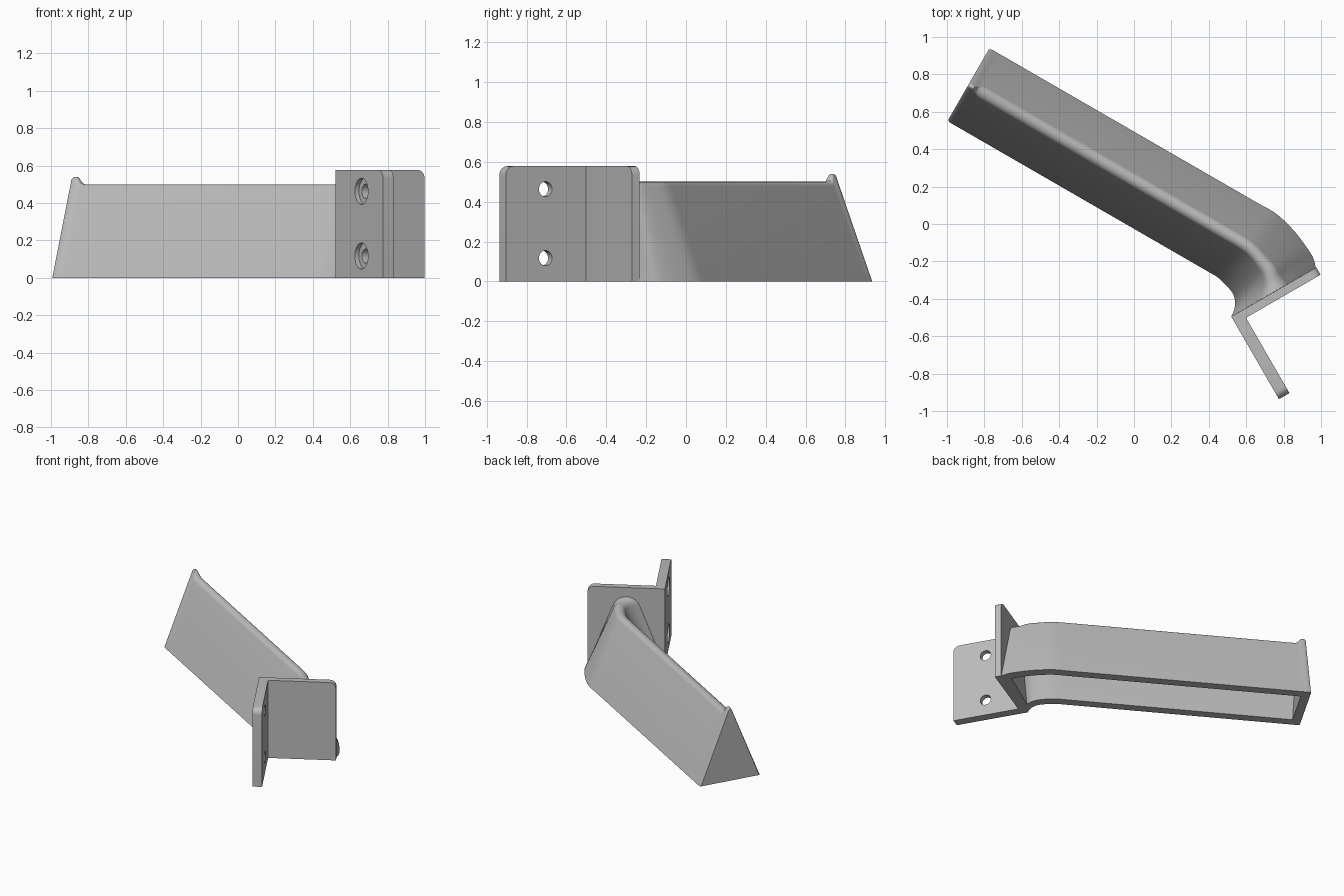
import bpy, bmesh, math
from mathutils import Vector, Matrix

if "Cube" in bpy.data.objects:
    bpy.data.objects.remove(bpy.data.objects["Cube"])

grey = bpy.data.materials.new("plain_grey")
grey.use_nodes = True
grey.diffuse_color = (0.5, 0.5, 0.5, 1)
grey.node_tree.nodes["Principled BSDF"].inputs["Base Color"].default_value = (0.5, 0.5, 0.5, 1)

C, S = math.cos(math.radians(30)), 0.5
ALONG, ACROSS = Vector((C, -S)), Vector((S, C))      # arm axis and its width
P, Q = Vector((C, S, 0)), Vector((S, -C, 0))         # plate axes
CORNER = Vector((0.52, -0.495, 0))
ARM_END = Vector((-0.885, 0.745))


def finish(bm, name):
    bmesh.ops.recalc_face_normals(bm, faces=bm.faces)
    mesh = bpy.data.meshes.new(name)
    bm.to_mesh(mesh)
    bm.free()
    mesh.materials.append(grey)
    obj = bpy.data.objects.new(name, mesh)
    bpy.context.collection.objects.link(obj)
    return obj


def activate(obj):
    bpy.ops.object.select_all(action='DESELECT')
    obj.select_set(True)
    bpy.context.view_layer.objects.active = obj


def cut(obj, cutter):
    cutter.hide_render = True
    mod = obj.modifiers.new("cut", 'BOOLEAN')
    mod.object, mod.operation, mod.solver = cutter, 'DIFFERENCE', 'EXACT'
    activate(obj)
    bpy.ops.object.modifier_apply(modifier=mod.name)
    bpy.data.objects.remove(cutter)


def tangent_angle(half, radius, centre):
    # angle on the ridge circle where the flat side touches it
    return math.atan2(-centre, half) + math.acos(radius / math.hypot(half, centre))


def section(st, base=0.0, steps=10):
    # triangle section with a rounded ridge
    inner, ridge, outer = (Vector(st[i:i + 2]) for i in (0, 2, 4))
    radius, top = st[6:]
    centre = top - radius
    hi, ho = (inner - ridge).length, (outer - ridge).length
    di, do = (inner - ridge) / hi, (outer - ridge) / ho
    a0 = tangent_angle(ho, radius, centre - base)
    a1 = math.pi - tangent_angle(hi, radius, centre - base)
    pts = [(*outer, base)]
    for i in range(steps + 1):
        a = a0 + (a1 - a0) * i / steps
        x = math.cos(a) * radius
        pos = ridge + (do * x if x > 0 else di * -x)
        pts.append((*pos, centre + radius * math.sin(a)))
    return pts + [(*inner, base)]


def loft(sections, name):
    bm = bmesh.new()
    rings = [[bm.verts.new(p) for p in s] for s in sections]
    n = len(rings[0])
    for a, b in zip(rings, rings[1:]):
        for i in range(n):
            j = (i + 1) % n
            bm.faces.new((a[i], a[j], b[j], b[i]))
    bm.faces.new(rings[0])
    bm.faces.new(rings[-1])
    return finish(bm, name)


def straight(s, half, radius, top):
    mid = ARM_END + ALONG * s
    return (*(mid - ACROSS * half), *mid, *(mid + ACROSS * half), radius, top)


def smooth_path(keys, steps=6):
    # Catmull-Rom through the stations, the first one only sets the tangent
    keys = keys + [tuple(2 * b - a for a, b in zip(keys[-2], keys[-1]))]
    out = []
    for k0, k1, k2, k3 in zip(keys, keys[1:], keys[2:], keys[3:]):
        for i in range(steps):
            t = i / steps
            out.append(tuple(
                b + 0.5 * t * (c - a + t * (2*a - 5*b + 4*c - d + t * (3*(b - c) + d - a)))
                for a, b, c, d in zip(k0, k1, k2, k3)))
    return out + [keys[-2]]


# Arm: lipped tip, straight run, bend flaring into the plate
tip = [straight(*v) for v in (
    (0.0, 0.216, 0.013, 0.53), (0.006, 0.222, 0.013, 0.537), (0.016, 0.225, 0.013, 0.54),
    (0.034, 0.225, 0.013, 0.54), (0.044, 0.225, 0.02, 0.526), (0.056, 0.225, 0.03, 0.508),
    (0.075, 0.225, 0.037, 0.5))]
# inner edge, ridge, outer edge, ridge radius, ridge height
bend = smooth_path([
    straight(1.55, 0.225, 0.037, 0.5),
    straight(1.657, 0.225, 0.037, 0.5),
    (0.49, -0.325, 0.62, -0.13, 0.76, 0.055, 0.037, 0.5),
    (0.53, -0.375, 0.675, -0.19, 0.85, -0.03, 0.04, 0.5),
    (0.54, -0.42, 0.72, -0.25, 0.92, -0.12, 0.048, 0.5),
    (0.535, -0.46, 0.737, -0.31, 0.957, -0.18, 0.062, 0.5),
    (0.52, -0.495, 0.746, -0.364, 0.9725, -0.234, 0.095, 0.51)])
arm = loft([section(s) for s in tip + bend], "hollow_arm")


# Cavity under the arm, open at the bottom
def inset(st, f=0.74):
    i, r, o = (Vector(st[k:k + 2]) for k in (0, 2, 4))
    return (*(r + (i - r) * f), *r, *(r + (o - r) * f), 0.025, 0.39)


hollow = [straight(0.06, 0.225, 0.037, 0.5)] + bend[:-6]
cut(arm, loft([section(inset(s), -0.02) for s in hollow], "cavity_cutter"))

# Angle bracket: L profile raised, with rounded free top corners
WIDTH, DEPTH, HEIGHT, T1, T2 = 0.525, 0.51, 0.578, 0.045, 0.065
bm = bmesh.new()
outline = [(0, 0), (WIDTH, 0), (WIDTH, T1), (T2, T1), (T2, DEPTH), (0, DEPTH)]
face = bm.faces.new([bm.verts.new((p, q, 0)) for p, q in outline])
up = bmesh.ops.extrude_face_region(bm, geom=[face])["geom"]
bmesh.ops.translate(bm, vec=(0, 0, HEIGHT), verts=[v for v in up if isinstance(v, bmesh.types.BMVert)])
bm.edges.ensure_lookup_table()
corners = [e for e in bm.edges if all(v.co.z > 0.5 for v in e.verts) and
           (all(v.co.x > WIDTH - 0.01 for v in e.verts) or all(v.co.y > DEPTH - 0.01 for v in e.verts))]
bmesh.ops.bevel(bm, geom=corners, offset=0.045, segments=6, profile=0.5, affect='EDGES')
for v in bm.verts:
    v.co = CORNER + P * v.co.x + Q * v.co.y + Vector((0, 0, v.co.z))
bracket = finish(bm, "angle_bracket")


# Counterbored screw holes
def drill(z, radius, start, end):
    bm = bmesh.new()
    bmesh.ops.create_cone(bm, cap_ends=True, segments=32, radius1=radius, radius2=radius, depth=end - start)
    turn = Vector((0, 0, 1)).rotation_difference(P).to_matrix().to_4x4()
    place = CORNER + P * (start + end) / 2 + Q * 0.28 + Vector((0, 0, z))
    bmesh.ops.transform(bm, matrix=Matrix.Translation(place) @ turn, verts=bm.verts)
    cut(bracket, finish(bm, "hole_cutter"))


for z in (0.117, 0.463):
    drill(z, 0.038, -0.05, 0.12)
    drill(z, 0.07, -0.05, 0.025)

for obj in (arm, bracket):
    activate(obj)
    bpy.ops.object.shade_smooth_by_angle(angle=math.radians(30))
